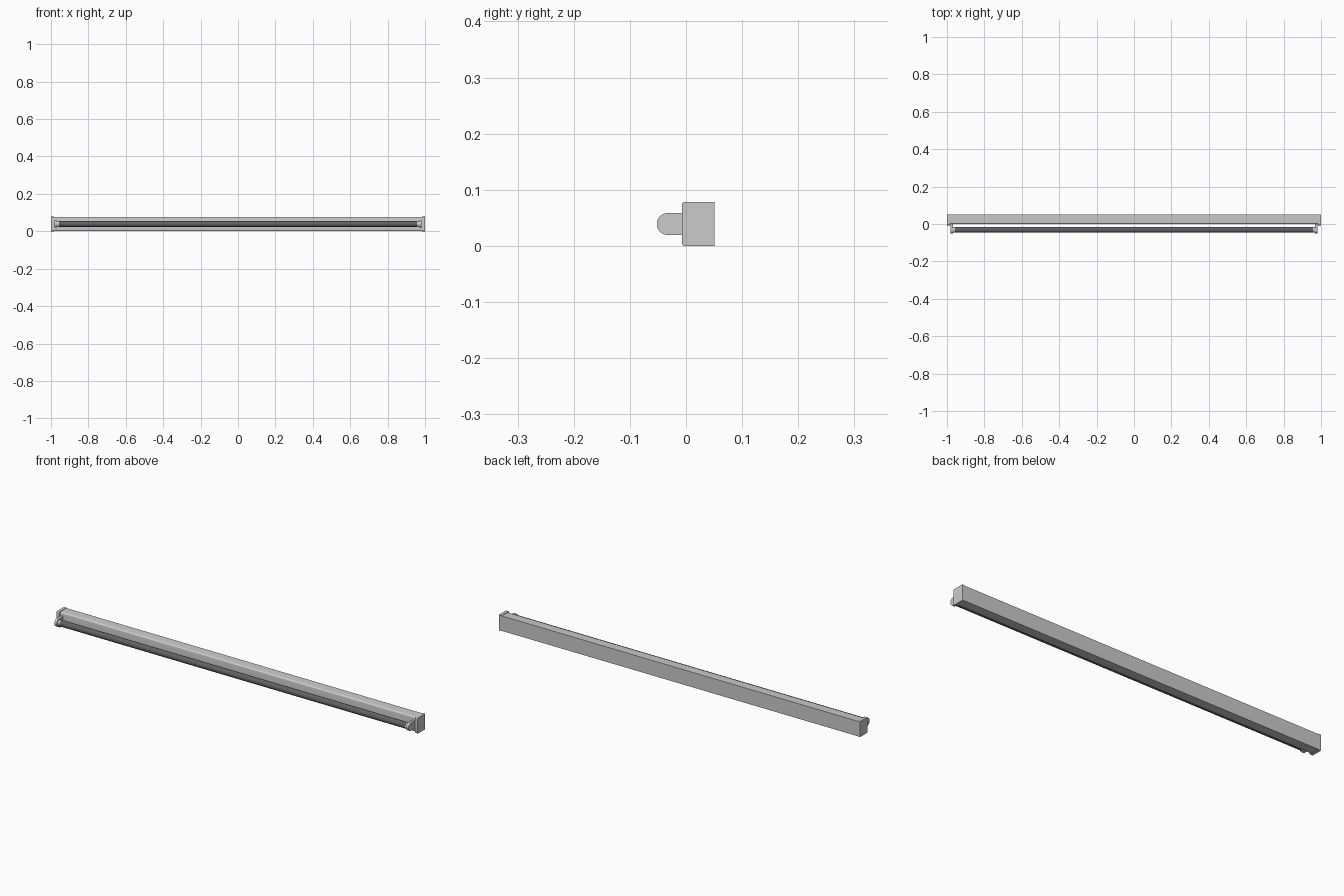
import bpy, bmesh, math
from mathutils import Matrix

if "Cube" in bpy.data.objects:
    bpy.data.objects.remove(bpy.data.objects["Cube"])

ZC = 0.039        # height of the tube axis
TUBE_Y = -0.031


def finish(name, bm):
    bmesh.ops.recalc_face_normals(bm, faces=bm.faces[:])
    mesh = bpy.data.meshes.new(name)
    bm.to_mesh(mesh)
    bm.free()
    ob = bpy.data.objects.new(name, mesh)
    bpy.context.collection.objects.link(ob)
    bpy.ops.object.select_all(action='DESELECT')
    ob.select_set(True)
    bpy.context.view_layer.objects.active = ob
    bpy.ops.object.shade_smooth_by_angle(angle=math.radians(35))
    return ob


def extrude_profile(name, pts, x0, x1):
    """Solid from a (y, z) outline swept along x."""
    bm = bmesh.new()
    face = bm.faces.new([bm.verts.new((x0, y, z)) for y, z in pts])
    res = bmesh.ops.extrude_face_region(bm, geom=[face])
    verts = [g for g in res["geom"] if isinstance(g, bmesh.types.BMVert)]
    bmesh.ops.translate(bm, verts=verts, vec=(x1 - x0, 0, 0))
    return finish(name, bm)


def arc(cy, cz, r, a0, a1, n):
    angles = [math.radians(a0 + (a1 - a0) * i / n) for i in range(n + 1)]
    return [(cy + r * math.cos(a), cz + r * math.sin(a)) for a in angles]


def front_rounded(y0, y1, z0, z1, r):
    """Box outline with rounded front corners."""
    return ([(y1, z0), (y1, z1)]
            + arc(y0 + r, z1 - r, r, 90, 180, 5)
            + arc(y0 + r, z0 + r, r, 180, 270, 5))


def rod(name, x0, x1, r, sides=32):
    bm = bmesh.new()
    turn = Matrix.Translation(((x0 + x1) / 2, TUBE_Y, ZC)) @ Matrix.Rotation(math.pi / 2, 4, 'Y')
    bmesh.ops.create_cone(bm, cap_ends=True, segments=sides, radius1=r, radius2=r,
                          depth=abs(x1 - x0), matrix=turn)
    return finish(name, bm)


# Long housing
extrude_profile("housing", front_rounded(0.0, 0.051, 0.001, 0.076, 0.007), -0.987, 0.987)

# Lamp tube
tube = rod("lamp_tube", -0.957, 0.957, 0.0155)
dark = bpy.data.materials.new("dark_tube")
dark.diffuse_color = (0.12, 0.12, 0.12, 1)
dark.use_nodes = True
dark.node_tree.nodes["Principled BSDF"].inputs["Base Color"].default_value = dark.diffuse_color
tube.data.materials.append(dark)

for side, s in (("left", -1), ("right", 1)):
    # Housing end cap
    extrude_profile(side + "_end_cap", front_rounded(-0.007, 0.051, 0.0, 0.078, 0.004),
                    s * 0.985, s * 1.0)
    # Socket with round nose, rooted in the housing
    socket = [(0.004, ZC - 0.0195), (0.004, ZC + 0.0195)] + arc(-0.0325, ZC, 0.0195, 90, 270, 16)
    extrude_profile(side + "_socket", socket, s * 0.968, s * 0.981)
    # Tube ferrule and pins
    rod(side + "_ferrule", s * 0.955, s * 0.969, 0.0145)
